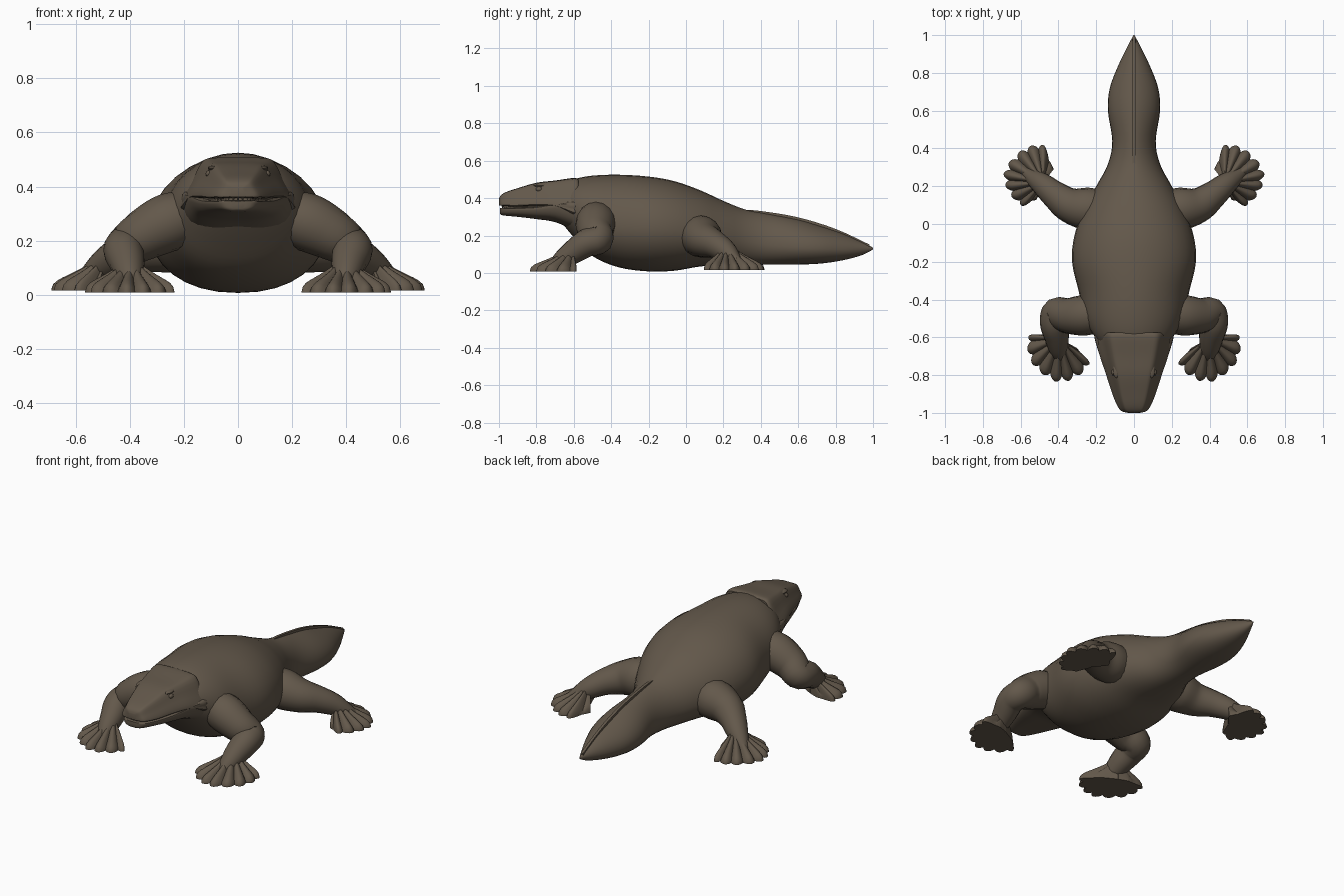
import bpy, bmesh, math
from mathutils import Vector

cube = bpy.data.objects.get("Cube")
if cube:
    bpy.data.objects.remove(cube)

skin = bpy.data.materials.new("brown_skin")
skin.use_nodes = True
skin.diffuse_color = (0.125, 0.098, 0.07, 1)
bsdf = skin.node_tree.nodes["Principled BSDF"]
bsdf.inputs["Base Color"].default_value = skin.diffuse_color
bsdf.inputs["Roughness"].default_value = 0.8


def smooth(keys, steps):
    """Catmull-Rom interpolation of a list of tuples."""
    out = []
    for i in range(len(keys) - 1):
        a, b, c, d = (keys[min(max(i + k, 0), len(keys) - 1)] for k in (-1, 0, 1, 2))
        for s in range(steps):
            t = s / steps
            out.append(tuple(
                q + 0.5 * t * (r - p + t * (2*p - 5*q + 4*r - w + t * (3*(q - r) + w - p)))
                for p, q, r, w in zip(a, b, c, d)))
    return out + [tuple(keys[-1])]


def finish(name, bm, angle=40):
    bmesh.ops.recalc_face_normals(bm, faces=bm.faces)
    mesh = bpy.data.meshes.new(name)
    bm.to_mesh(mesh)
    bm.free()
    mesh.materials.append(skin)
    obj = bpy.data.objects.new(name, mesh)
    bpy.context.collection.objects.link(obj)
    bpy.ops.object.select_all(action='DESELECT')
    obj.select_set(True)
    bpy.context.view_layer.objects.active = obj
    bpy.ops.object.shade_smooth_by_angle(angle=math.radians(angle))


def loft(name, rings, angle=40):
    """Bridge closed rings of equal size and cap both ends."""
    bm = bmesh.new()
    loops = [[bm.verts.new(p) for p in ring] for ring in rings]
    n = len(loops[0])
    for a, b in zip(loops, loops[1:]):
        for i in range(n):
            j = (i + 1) % n
            bm.faces.new((a[i], a[j], b[j], b[i]))
    bm.faces.new(loops[0])
    bm.faces.new(loops[-1])
    finish(name, bm, angle)


def body_ring(y, w, bot, mid, top, power, n=32):
    """Oval section; a higher power makes the back more tent-shaped."""
    ring = []
    for i in range(n):
        a = math.tau * i / n
        c, s = math.cos(a), math.sin(a)
        e = power if s > 0 else 0.9
        x = math.copysign(abs(c) ** e, c) * max(w, 0.002)
        ring.append((x, y, mid + s * (top - mid if s > 0 else mid - bot)))
    return ring


def head_part(name, half, stations):
    """Loft a mirrored half profile through (y, width, bottom, top) stations."""
    half = smooth(half, 3)
    full = half + [(-x, z) for x, z in half[-2:0:-1]]
    loft(name, [[(x * w, y, b + z * (t - b)) for x, z in full]
                for y, w, b, t in smooth(stations, 4)])


def limb(name, path, side):
    """Round tapering limb along (x, y, z, radius) points."""
    pts = smooth(path, 5)
    rings = []
    for i, p in enumerate(pts):
        c = Vector(p[:3])
        tangent = Vector(pts[min(i + 1, len(pts) - 1)][:3]) - Vector(pts[max(i - 1, 0)][:3])
        across = tangent.cross(Vector((0, 0, 1))).normalized()
        up = across.cross(tangent).normalized()
        ring = [c + p[3] * (across * math.cos(a) + up * math.sin(a))
                for a in (math.tau * k / 16 for k in range(16))]
        rings.append([(v.x * side, v.y, max(v.z, 0.012)) for v in ring])
    loft(name, rings)


def foot(name, wrist, tips, side, lift):
    """Webbed fan with one scallop and one raised ridge for each toe."""
    wx, wy, wz = wrist
    steps = 8
    rings = []
    for i, (tx, ty) in enumerate(smooth(tips, steps)):
        ridge = abs(math.cos(math.pi * i / steps)) ** 0.8
        reach = 0.87 + 0.13 * ridge
        top, low = [], []
        for s in (0.03, 0.15, 0.3, 0.45, 0.58, 0.7, 0.8, 0.9, 0.97, 1.0):
            r = s * reach
            x, y = wx + (tx - wx) * r, wy + (ty - wy) * r
            tip = math.sqrt(max(0, 1 - s ** 10))
            height = wz * (1 - s) ** 1.3 + (0.014 + 0.02 * ridge * s) * tip
            top.append((x * side, y, lift + height + 0.004))
            low.append((x * side, y, lift))
        rings.append(top + low[::-1])
    loft(name, rings, 50)


# Trunk and tail in one tapering form: y, half width, bottom, widest height, top, power
trunk = [
    (-.68, .13, .29, .37, .46, 1), (-.6, .205, .19, .34, .5, 1), (-.5, .262, .09, .29, .52, 1),
    (-.36, .292, .03, .25, .525, 1), (-.2, .328, .008, .24, .515, 1), (-.06, .315, .012, .23, .49, 1),
    (.08, .265, .035, .21, .44, 1), (.2, .20, .04, .19, .385, 1.05), (.32, .137, .042, .17, .338, 1.15),
    (.44, .115, .044, .15, .316, 1.3), (.6, .138, .045, .135, .285, 1.35), (.72, .128, .05, .13, .25, 1.35),
    (.84, .083, .068, .125, .21, 1.3), (.94, .034, .095, .128, .165, 1.2), (1, .003, .125, .13, .135, 1)]
loft("body_and_tail", [body_ring(*k) for k in smooth(trunk, 4)])

# Narrow fin ridge down the tail
fin = [(.31, .32, .337), (.4, .3, .331), (.6, .26, .297), (.8, .2, .235), (.98, .13, .152)]
loft("tail_fin", [[(-.011, y, b), (-.008, y, t), (.008, y, t), (.011, y, b)]
                  for y, b, t in smooth(fin, 4)])

# Skull with sloping cheeks, and the lower jaw
head_part("skull",
          [(0, 1), (.42, .99), (.64, .92), (.82, .55), (.98, .22), (.97, .02), (.5, 0), (0, 0)],
          [(-1, .03, .362, .395), (-.99, .066, .36, .415), (-.96, .088, .357, .433),
           (-.9, .113, .355, .453), (-.8, .145, .357, .482), (-.7, .178, .35, .494),
           (-.6, .207, .31, .508), (-.575, .2, .31, .5)])
head_part("lower_jaw",
          [(0, 1), (.5, 1), (.95, .97), (1, .7), (.85, .25), (.45, .02), (0, 0)],
          [(-.995, .03, .318, .346), (-.98, .066, .308, .348), (-.9, .106, .3, .349),
           (-.8, .143, .288, .356), (-.7, .178, .272, .375), (-.6, .206, .23, .385),
           (-.57, .198, .23, .385)])
head_part("mouth_lining", [(0, 1), (.9, 1), (1, .5), (.9, 0), (0, 0)],
          [(-.97, .045, .335, .37), (-.88, .095, .335, .37), (-.7, .16, .335, .38)])


def ball(name, place, scale):
    bm = bmesh.new()
    bmesh.ops.create_uvsphere(bm, u_segments=14, v_segments=8, radius=1)
    for v in bm.verts:
        v.co = Vector(a * s + p for a, s, p in zip(v.co, scale, place))
    finish(name, bm)


# Paired parts
arm = [(.14, -.465, .3, .085), (.25, -.482, .27, .107), (.35, -.485, .22, .095),
       (.41, -.47, .178, .08), (.422, -.53, .16, .075), (.41, -.595, .118, .066),
       (.4, -.665, .07, .05), (.395, -.71, .04, .03)]
leg = [(.12, .08, .2, .09), (.24, .08, .195, .112), (.34, .1, .175, .094),
       (.42, .155, .152, .074), (.485, .21, .118, .06), (.54, .25, .08, .042), (.58, .28, .055, .022)]
fingers = [(.45, -.585), (.555, -.59), (.565, -.665), (.54, -.74), (.485, -.795),
           (.415, -.835), (.345, -.83), (.28, -.795), (.235, -.735), (.305, -.655)]
toes = [(.425, .29), (.475, .415), (.545, .415), (.605, .385), (.66, .33),
        (.69, .265), (.68, .2), (.645, .14), (.59, .095), (.515, .13)]
for side, label in ((1, "left"), (-1, "right")):
    limb(label + "_front_leg", arm, side)
    limb(label + "_hind_leg", leg, side)
    foot(label + "_front_foot", (.395, -.605, .115), fingers, side, .008)
    foot(label + "_hind_foot", (.48, .22, .125), toes, side, .016)
    ball(label + "_eye", (.108 * side, -.785, .447), (.012, .018, .013))
    ball(label + "_brow", (.092 * side, -.775, .468), (.02, .04, .01))

# Row of small teeth along the front of the mouth
bm = bmesh.new()
for i in range(-6, 7):
    a = i * 0.2
    cone = bmesh.ops.create_cone(bm, segments=6, radius1=.002, radius2=.007, depth=.02)
    bmesh.ops.translate(bm, verts=cone["verts"],
                        vec=(.088 * math.sin(a), -.86 - .12 * math.cos(a), .354))
finish("teeth", bm)
